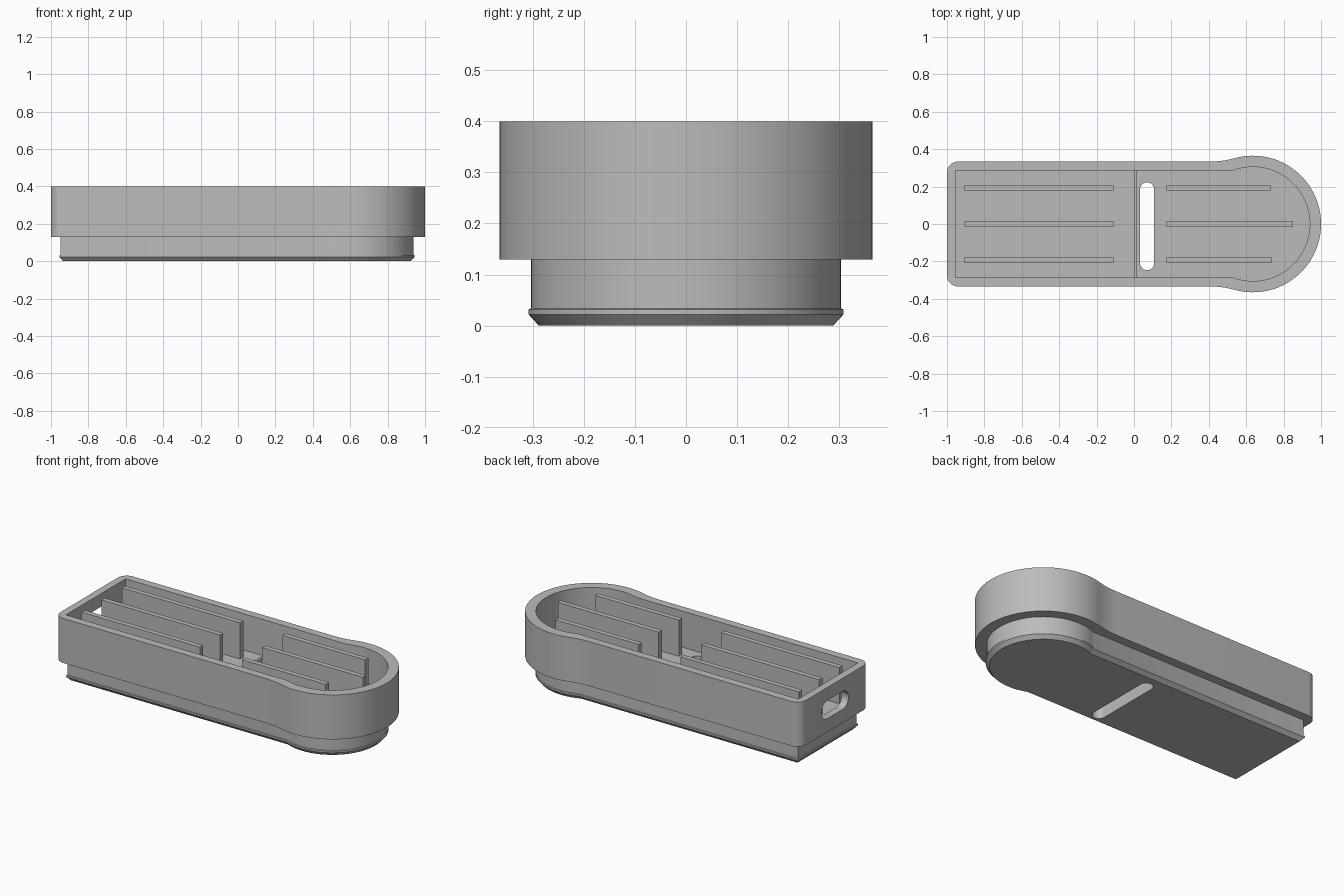
import bpy, bmesh
from math import sin, cos, pi, sqrt, atan2

if "Cube" in bpy.data.objects:
    bpy.data.objects.remove(bpy.data.objects["Cube"])

grey = bpy.data.materials.new("plain grey")
grey.use_nodes = True
COLOUR = (0.5, 0.5, 0.5, 1)
grey.diffuse_color = COLOUR
grey.node_tree.nodes["Principled BSDF"].inputs["Base Color"].default_value = COLOUR

HEAD_X = 0.635      # centre of the round end
FLOOR = 0.18
TOP = 0.4


def arc(cx, cy, r, a0, a1, n):
    return [(cx + r * cos(a0 + (a1 - a0) * i / n),
             cy + r * sin(a0 + (a1 - a0) * i / n)) for i in range(n + 1)]


def outline(left, half, radius, corner=0, fillet=0):
    """Straight bar with a wider round end, mirrored over the x axis."""
    reach = sqrt((radius + fillet) ** 2 - (half + fillet) ** 2)
    join = atan2(half + fillet, -reach)
    side = arc(HEAD_X, 0, radius, 0, join, 36)
    if fillet:
        side += arc(HEAD_X - reach, half + fillet, fillet, join - pi, -pi / 2, 8)[1:]
    if corner:
        side += arc(left + corner, half - corner, corner, pi / 2, pi, 8)
    else:
        side.append((left, half))
    return side + [(x, -y) for x, y in reversed(side[1:])]


def stadium(length, width):
    """Rounded slot, long in its first coordinate."""
    r = width / 2
    d = length / 2 - r
    return arc(d, 0, r, -pi / 2, pi / 2, 12) + arc(-d, 0, r, pi / 2, 3 * pi / 2, 12)


def loft(name, rings):
    """Closed solid through rings of equal point count."""
    bm = bmesh.new()
    loops = [[bm.verts.new(p) for p in ring] for ring in rings]
    bm.faces.new(list(reversed(loops[0])))
    bm.faces.new(loops[-1])
    for low, high in zip(loops, loops[1:]):
        for i in range(len(low)):
            j = (i + 1) % len(low)
            bm.faces.new((low[i], low[j], high[j], high[i]))
    bmesh.ops.recalc_face_normals(bm, faces=bm.faces)
    mesh = bpy.data.meshes.new(name)
    bm.to_mesh(mesh)
    bm.free()
    mesh.materials.append(grey)
    obj = bpy.data.objects.new(name, mesh)
    bpy.context.collection.objects.link(obj)
    return obj


def level(points, z):
    return [(x, y, z) for x, y in points]


def box(name, x0, x1, y0, y1, z0, z1):
    base = [(x0, y0), (x1, y0), (x1, y1), (x0, y1)]
    return loft(name, [level(base, z0), level(base, z1)])


def activate(obj):
    bpy.ops.object.select_all(action='DESELECT')
    obj.select_set(True)
    bpy.context.view_layer.objects.active = obj


def cut(obj, cutter):
    mod = obj.modifiers.new("cut", 'BOOLEAN')
    mod.operation = 'DIFFERENCE'
    mod.solver = 'EXACT'
    mod.object = cutter
    activate(obj)
    bpy.ops.object.modifier_apply(modifier=mod.name)


# Tray wall and the stepped plug below it, one solid each
shell = outline(-1, 0.334, 0.365, 0.06, 0.49)
tray = loft("tray", [level(shell, 0.13), level(shell, TOP)])


def plug_ring(offset, z):
    return level(outline(-0.95 - offset, 0.28 + offset, 0.303 + offset), z)


plug = loft("plug", [plug_ring(-0.015, 0), plug_ring(0.005, 0.022),
                     plug_ring(0.005, 0.032), plug_ring(0, 0.034),
                     plug_ring(0, 0.15)])

# Cutters: cavity, through slot in the floor, port in the flat end
cavity_line = outline(-0.955, 0.286, 0.305)
cavity = loft("cavity_cutter", [level(cavity_line, FLOOR), level(cavity_line, 0.5)])
slot_line = [(0.07 - y, x - 0.012) for x, y in stadium(0.47, 0.076)]
slot = loft("slot_cutter", [level(slot_line, -0.1), level(slot_line, 0.5)])
port = loft("port_cutter", [[(x, y, z + 0.266) for y, z in stadium(0.26, 0.11)]
                            for x in (-1.1, -0.93)])
for cutter in (cavity, port, slot):
    cut(tray, cutter)
cut(plug, slot)
for cutter in (cavity, port, slot):
    bpy.data.objects.remove(cutter)

for part in (tray, plug):
    activate(part)
    bpy.ops.object.shade_smooth_by_angle(angle=0.4)

# Upright ribs either side of the slot, and a low cross ridge
for label, y, end in (("front", -0.193, 0.735), ("middle", 0, 0.85), ("back", 0.193, 0.73)):
    box(label + "_long_rib", -0.905, -0.11, y - 0.015, y + 0.015, FLOOR - 0.01, TOP)
    box(label + "_short_rib", 0.173, end, y - 0.015, y + 0.015, FLOOR - 0.01, TOP)
box("cross_ridge", 0, 0.015, -0.288, 0.288, FLOOR - 0.01, FLOOR + 0.03)
